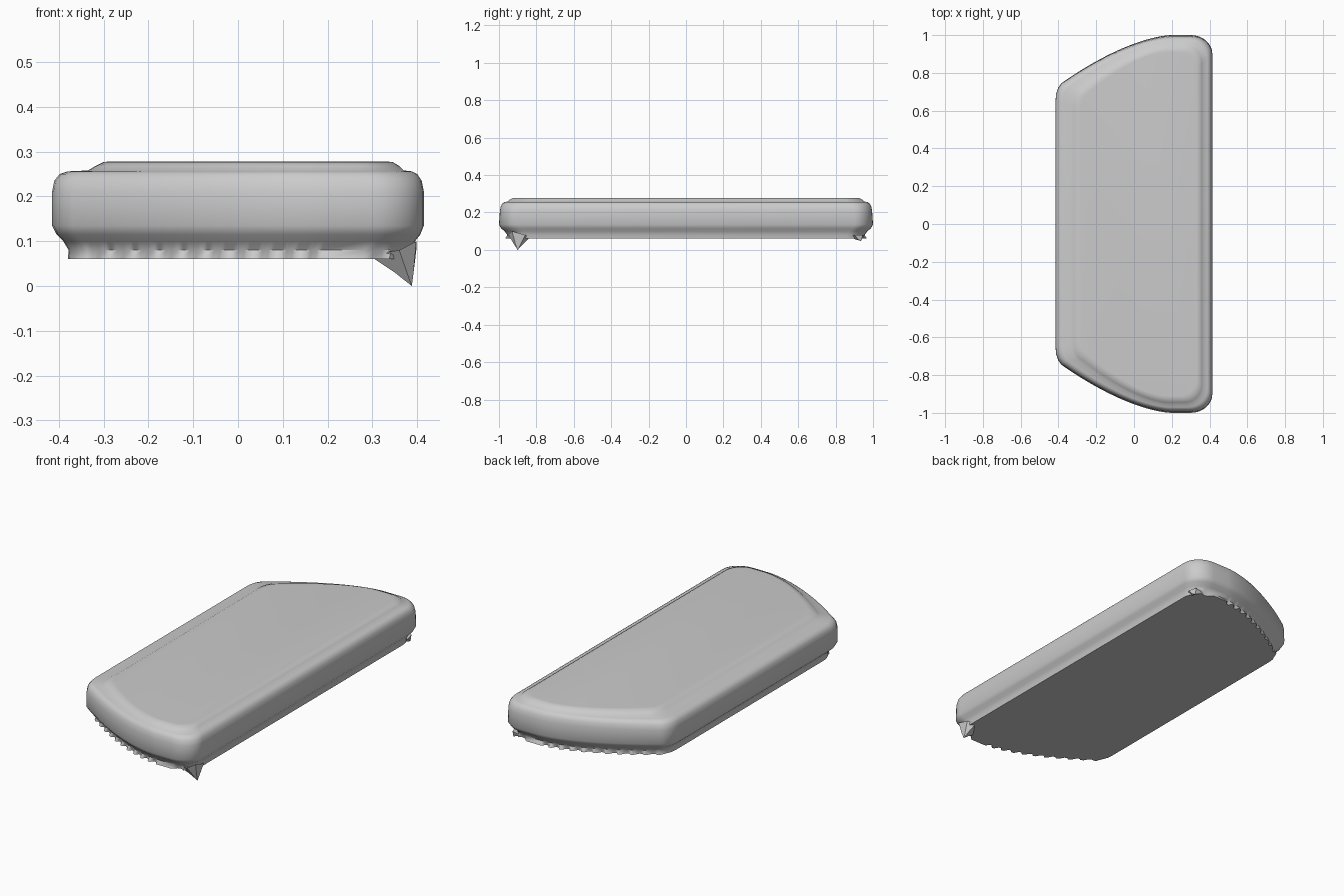
import bpy, bmesh, math

cube = bpy.data.objects.get("Cube")
if cube:
    bpy.data.objects.remove(cube, do_unlink=True)

grey = bpy.data.materials.new("plain_grey")
grey.use_nodes = True
colour = (0.6, 0.6, 0.6, 1)
grey.diffuse_color = colour
grey.node_tree.nodes["Principled BSDF"].inputs["Base Color"].default_value = colour


def finish(name, bm, angle):
    bmesh.ops.recalc_face_normals(bm, faces=bm.faces)
    mesh = bpy.data.meshes.new(name)
    bm.to_mesh(mesh)
    bm.free()
    mesh.materials.append(grey)
    ob = bpy.data.objects.new(name, mesh)
    bpy.context.collection.objects.link(ob)
    bpy.ops.object.select_all(action='DESELECT')
    ob.select_set(True)
    bpy.context.view_layer.objects.active = ob
    bpy.ops.object.shade_smooth_by_angle(angle=math.radians(angle))
    return ob


def half_outline():
    """Outline from the +x long side round the bowed end to the -x side."""
    pts = []
    for i in range(9):
        a = math.pi / 2 * i / 8
        pts.append((0.3 + 0.115 * math.cos(a), 0.9 + 0.1 * math.sin(a)))
    for i in range(41):
        t = i / 40
        pts.append((0.2 - 0.585 * t, 1 - 0.255 * t ** 1.6))
    pts += [(-0.402, 0.72), (-0.412, 0.69), (-0.415, 0.66)]
    return pts


half = half_outline()
outline = half + [(x, -y) for x, y in reversed(half)]

# Layers: height, left edge, right edge, end reach
layers = [
    (0.06, -0.380, 0.385, 0.955),
    (0.08, -0.378, 0.388, 0.955),
    (0.10, -0.390, 0.395, 0.970),
    (0.115, -0.405, 0.407, 0.988),
    (0.135, -0.415, 0.415, 1.0),
    (0.21, -0.415, 0.415, 0.995),
    (0.235, -0.410, 0.410, 0.990),
    (0.25, -0.398, 0.400, 0.980),
    (0.256, -0.380, 0.388, 0.970),
    (0.258, -0.335, 0.370, 0.955),
    (0.268, -0.318, 0.360, 0.945),
    (0.277, -0.300, 0.345, 0.925),
    (0.278, -0.285, 0.330, 0.910),
]

# Body with raised top panel
bm = bmesh.new()
rings = []
for k, (z, x0, x1, reach) in enumerate(layers):
    ring = []
    for i, (x, y) in enumerate(outline):
        px = x0 + (x + 0.415) / 0.83 * (x1 - x0)
        # ragged lower edge along the bowed ends
        ragged = k == 0 and abs(y) > 0.7 and x < 0.38
        wobble = (0.012 if i % 4 < 2 else -0.008) if ragged else 0
        ring.append(bm.verts.new((px, y * (reach + wobble), z)))
    rings.append(ring)
n = len(outline)
for low, high in zip(rings, rings[1:]):
    for i in range(n):
        j = (i + 1) % n
        bm.faces.new((low[i], low[j], high[j], high[i]))
bm.faces.new(rings[0])
bm.faces.new(rings[-1])
finish("body", bm, 50)


def corner_drip(name, tip, base):
    """Pointed drip: a tip and a ring of base points sunk into the body."""
    bm = bmesh.new()
    top = [bm.verts.new(p) for p in base]
    mid = [bm.verts.new((tip[0] + (x - tip[0]) * 0.4,
                         tip[1] + (y - tip[1]) * 0.4,
                         tip[2] + (0.062 - tip[2]) * 0.5)) for x, y, z in base]
    point = bm.verts.new(tip)
    for i in range(len(base)):
        j = (i + 1) % len(base)
        bm.faces.new((top[i], top[j], mid[j], mid[i]))
        bm.faces.new((mid[i], mid[j], point))
    bm.faces.new(top)
    finish(name, bm, 40)


# Drips under the right-hand corners
corner_drip("front_corner_drip", (0.388, -0.9, 0),
            [(0.29, -0.93, 0.07), (0.36, -0.95, 0.08), (0.398, -0.93, 0.1),
             (0.398, -0.86, 0.08), (0.36, -0.83, 0.07)])
corner_drip("back_corner_drip", (0.375, 0.935, 0.048),
            [(0.33, 0.945, 0.07), (0.375, 0.945, 0.08), (0.39, 0.9, 0.08),
             (0.36, 0.87, 0.07)])
